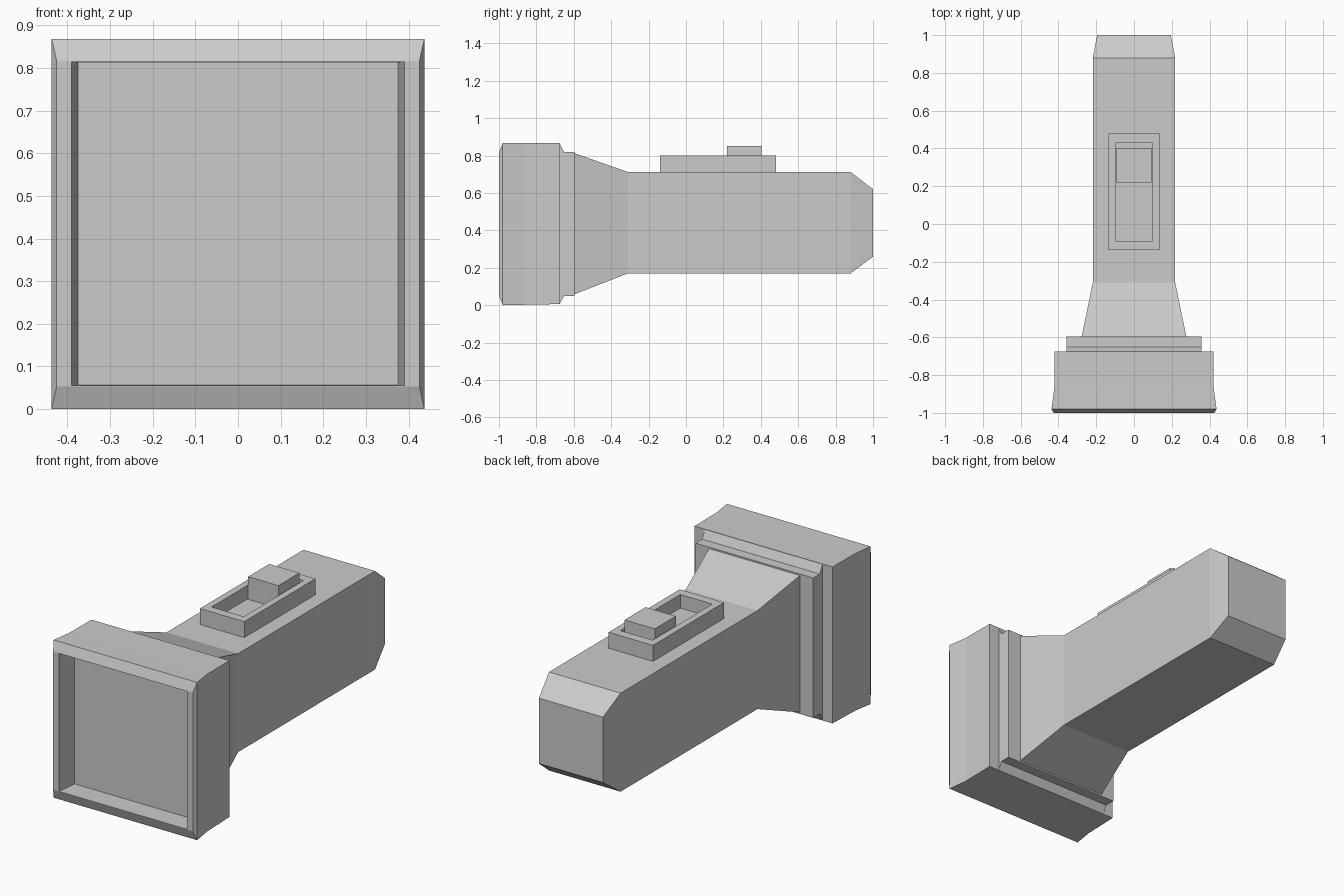
import bpy
import bmesh

old = bpy.data.objects.get("Cube")
if old:
    bpy.data.objects.remove(old, do_unlink=True)

GREY = (0.6, 0.6, 0.6, 1.0)
grey = bpy.data.materials.new("plain grey")
grey.use_nodes = True
grey.diffuse_color = GREY
grey.node_tree.nodes["Principled BSDF"].inputs["Base Color"].default_value = GREY


def loft(name, sections, corner):
    """Join four-cornered sections in order and cap both ends."""
    bm = bmesh.new()
    rings = [[bm.verts.new(p) for p in corner(*s)] for s in sections]
    for a, b in zip(rings, rings[1:]):
        for i in range(4):
            j = (i + 1) % 4
            bm.faces.new((a[i], a[j], b[j], b[i]))
    bm.faces.new(rings[0])
    bm.faces.new(rings[-1])
    bmesh.ops.recalc_face_normals(bm, faces=bm.faces)
    mesh = bpy.data.meshes.new(name)
    bm.to_mesh(mesh)
    bm.free()
    mesh.materials.append(grey)
    obj = bpy.data.objects.new(name, mesh)
    bpy.context.collection.objects.link(obj)
    return obj


def upright(y, half, low, high):
    """Section standing across the length of the torch."""
    return [(-half, y, low), (half, y, low), (half, y, high), (-half, y, high)]


def level(z, half, front, back):
    """Horizontal section for the switch parts."""
    return [(-half, front, z), (half, front, z), (half, back, z), (-half, back, z)]


# Handle with bevelled tail and flared neck
loft("handle", [
    (1.0, 0.195, 0.26, 0.62),
    (0.88, 0.218, 0.17, 0.712),
    (-0.31, 0.218, 0.17, 0.712),
    (-0.61, 0.28, 0.053, 0.817),
], upright)

# Collar behind the head, flaring at top and bottom
loft("collar", [
    (-0.595, 0.358, 0.05, 0.82),
    (-0.652, 0.358, 0.05, 0.82),
    (-0.674, 0.358, 0.008, 0.862),
    (-0.70, 0.358, 0.008, 0.862),
], upright)

# Head with bevelled rim and recessed lens
loft("head", [
    (-0.674, 0.42, 0.006, 0.867),
    (-0.87, 0.422, 0.002, 0.867),
    (-0.98, 0.437, 0.0, 0.868),
    (-1.0, 0.425, 0.053, 0.816),
    (-1.0, 0.39, 0.055, 0.814),
    (-0.885, 0.375, 0.056, 0.813),
], upright)

# Switch housing with an open tray
loft("switch_housing", [
    (0.69, 0.135, -0.138, 0.48),
    (0.80, 0.135, -0.138, 0.48),
    (0.80, 0.098, -0.09, 0.43),
    (0.725, 0.098, -0.09, 0.43),
], level)

# Sliding button
loft("switch_button", [
    (0.715, 0.092, 0.22, 0.403),
    (0.85, 0.092, 0.22, 0.403),
], level)
